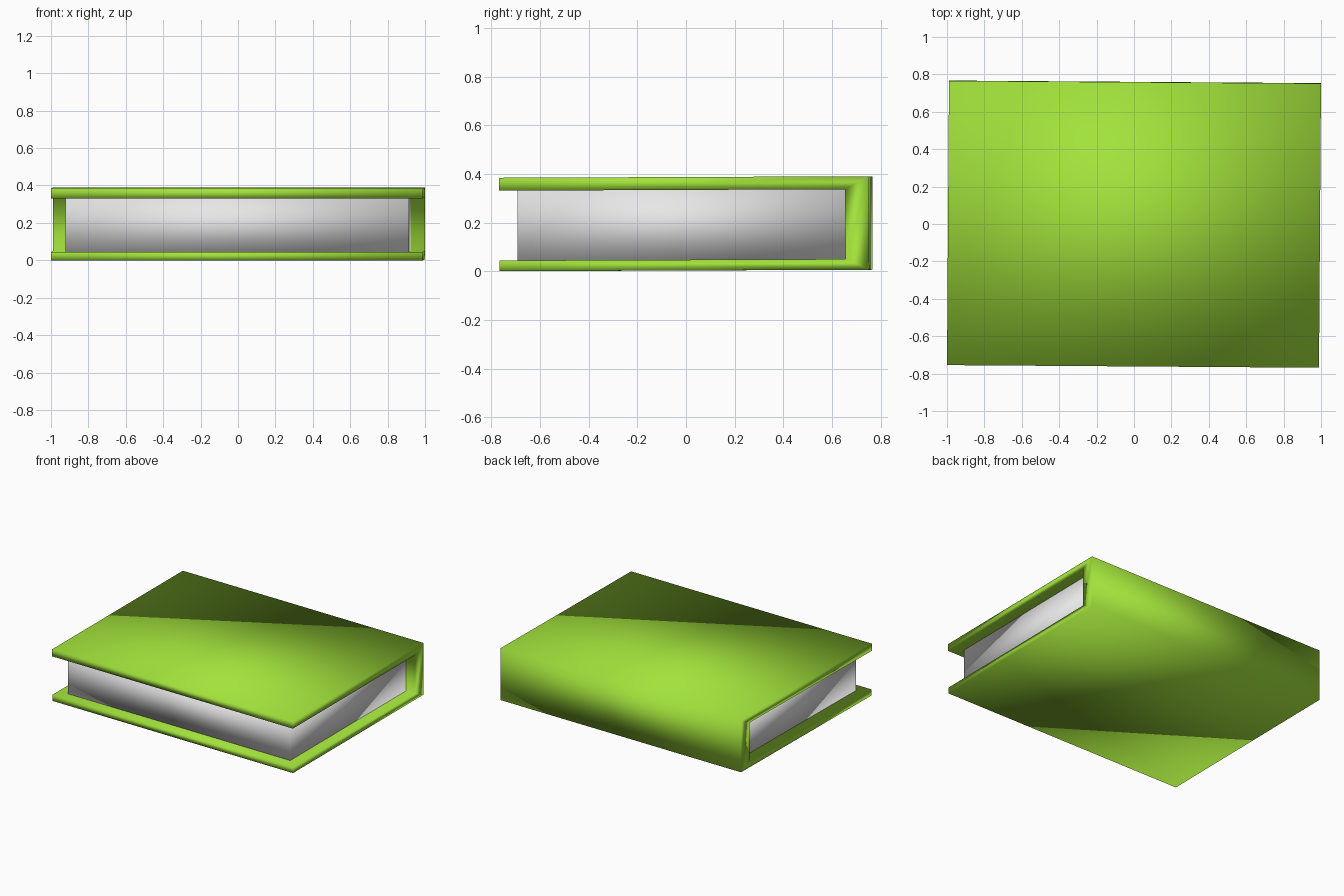
import bpy, bmesh
from mathutils import Matrix

if "Cube" in bpy.data.objects:
    bpy.data.objects.remove(bpy.data.objects["Cube"])


def material(name, rgb):
    m = bpy.data.materials.new(name)
    m.diffuse_color = (*rgb, 1)
    m.use_nodes = True
    m.node_tree.nodes["Principled BSDF"].inputs["Base Color"].default_value = m.diffuse_color
    return m


# The book lies very slightly turned and tilted
POSE = (Matrix.Translation((0, 0, 0.003))
        @ Matrix.Rotation(-0.007, 4, 'Z')
        @ Matrix.Rotation(0.004, 4, 'X'))


def extrude_profile(name, profile, half_width, mat):
    """Extrude a (y, z) outline along x, smooth shaded all over."""
    bm = bmesh.new()
    face = bm.faces.new([bm.verts.new((-half_width, y, z)) for y, z in profile])
    ext = bmesh.ops.extrude_face_region(bm, geom=[face], use_keep_orig=True)
    verts = [g for g in ext["geom"] if isinstance(g, bmesh.types.BMVert)]
    bmesh.ops.translate(bm, verts=verts, vec=(2 * half_width, 0, 0))
    bmesh.ops.recalc_face_normals(bm, faces=bm.faces)
    bm.transform(POSE)
    for f in bm.faces:
        f.smooth = True
    me = bpy.data.meshes.new(name)
    bm.to_mesh(me)
    bm.free()
    me.materials.append(mat)
    ob = bpy.data.objects.new(name, me)
    bpy.context.collection.objects.link(ob)
    return ob


green = material("cover green", (0.36, 0.76, 0.044))
white = material("page white", (0.8, 0.8, 0.8))

# Cover: boards and spine as one C-shaped outline
D, H, SPINE = 0.76, 0.384, 0.662
LOW, HIGH = 0.044, 0.331
extrude_profile("cover", [(-D, 0), (D, 0), (D, H), (-D, H),
                          (-D, HIGH), (SPINE, HIGH), (SPINE, LOW), (-D, LOW)],
                0.9945, green)

# Page block, set in from the cover edges and tucked into the spine
extrude_profile("pages", [(-0.685, LOW - 0.002), (SPINE + 0.003, LOW - 0.002),
                          (SPINE + 0.003, HIGH + 0.002), (-0.685, HIGH + 0.002)],
                0.918, white)
